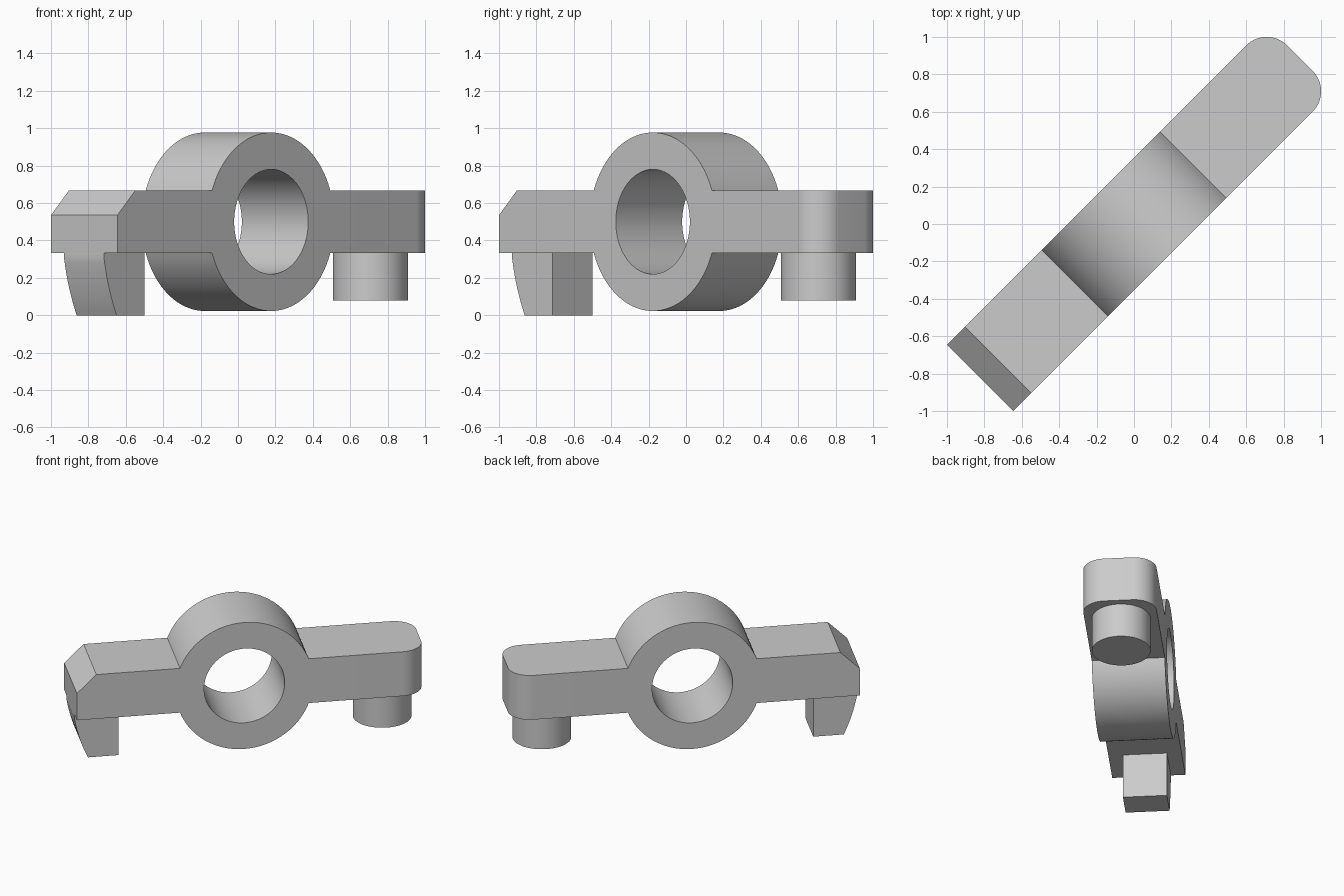
import bpy, bmesh
from math import pi, sin, cos, asin, sqrt, radians
from mathutils import Matrix

if "Cube" in bpy.data.objects:
    bpy.data.objects.remove(bpy.data.objects["Cube"])

# The part is modelled along x, then turned 45 degrees about z.
TURN = Matrix.Rotation(radians(45), 4, 'Z')
LOW, HIGH, MID = 0.333, 0.667, 0.5      # bar underside, bar top, ring centre height
END_L, END_R = -1.163, 1.254            # bar ends


def arc(radius, a0, a1, n):
    """Points (x, z) on a circle around the ring centre."""
    return [(radius * cos(a0 + (a1 - a0) * i / n),
             MID + radius * sin(a0 + (a1 - a0) * i / n)) for i in range(n + 1)]


def extrude_profile(name, profile, half_width):
    """Prism from an (x, z) outline, centred on y = 0."""
    bm = bmesh.new()
    face = bm.faces.new([bm.verts.new((x, -half_width, z)) for x, z in profile])
    ext = bmesh.ops.extrude_face_region(bm, geom=[face])
    moved = [g for g in ext['geom'] if isinstance(g, bmesh.types.BMVert)]
    bmesh.ops.translate(bm, verts=moved, vec=(0, 2 * half_width, 0))
    bmesh.ops.recalc_face_normals(bm, faces=bm.faces)
    return make_object(name, bm)


def make_object(name, bm):
    mesh = bpy.data.meshes.new(name)
    bm.to_mesh(mesh)
    bm.free()
    obj = bpy.data.objects.new(name, mesh)
    bpy.context.collection.objects.link(obj)
    return obj


def activate(obj):
    bpy.ops.object.select_all(action='DESELECT')
    obj.select_set(True)
    bpy.context.view_layer.objects.active = obj


# Lever body: bar with ring bulge and a chamfered left end
R_OUT = 0.477
a = asin((HIGH - MID) / R_OUT)
profile = [(END_R, LOW), (END_R, HIGH)]
profile += arc(R_OUT, a, pi - a, 56)
profile += [(-1.028, HIGH), (END_L, 0.535), (END_L, LOW)]
profile += arc(R_OUT, pi + a, 2 * pi - a, 56)
body = extrude_profile("lever_body", profile, 0.251)

# Rounded corners on the right end
bm = bmesh.new()
bm.from_mesh(body.data)
corners = [e for e in bm.edges
           if all(abs(v.co.x - END_R) < 1e-4 for v in e.verts)
           and abs(e.verts[0].co.z - e.verts[1].co.z) > 0.1]
bmesh.ops.bevel(bm, geom=corners, offset=0.154, segments=16, profile=0.5, affect='EDGES')
bm.to_mesh(body.data)
bm.free()

# Round bore through the ring
bpy.ops.mesh.primitive_cylinder_add(vertices=96, radius=0.28, depth=1,
                                    location=(0, 0, MID), rotation=(pi / 2, 0, 0))
cutter = bpy.context.object
cutter.name = "bore_cutter"
cutter.hide_render = True
cut = body.modifiers.new("bore", 'BOOLEAN')
cut.operation, cut.solver, cut.object = 'DIFFERENCE', 'EXACT', cutter
activate(body)
bpy.ops.object.modifier_apply(modifier=cut.name)
bpy.data.objects.remove(cutter)

# Hooked tooth under the left end, outer face curved about the ring centre
R_TOOTH = 1.18
a0 = pi + asin(sqrt(R_TOOTH ** 2 - END_L ** 2) / R_TOOTH)
a1 = pi + asin(MID / R_TOOTH)
tooth = extrude_profile("tooth", [(-0.857, 0), (-0.857, LOW + 0.01), (END_L + 0.001, LOW + 0.01),
                                  (END_L, LOW)] + arc(R_TOOTH, a0, a1, 16), 0.151)

# Round peg under the right end
bpy.ops.mesh.primitive_cylinder_add(vertices=64, radius=0.201, depth=LOW + 0.01 - 0.08,
                                    location=(1.001, 0, (LOW + 0.01 + 0.08) / 2))
peg = bpy.context.object
peg.name = "peg"

# Turn everything onto the diagonal and shade
for obj in (body, tooth, peg):
    obj.data.transform(TURN @ obj.matrix_basis)
    obj.matrix_basis = Matrix.Identity(4)
    activate(obj)
    bpy.ops.object.shade_smooth_by_angle(angle=radians(25))
